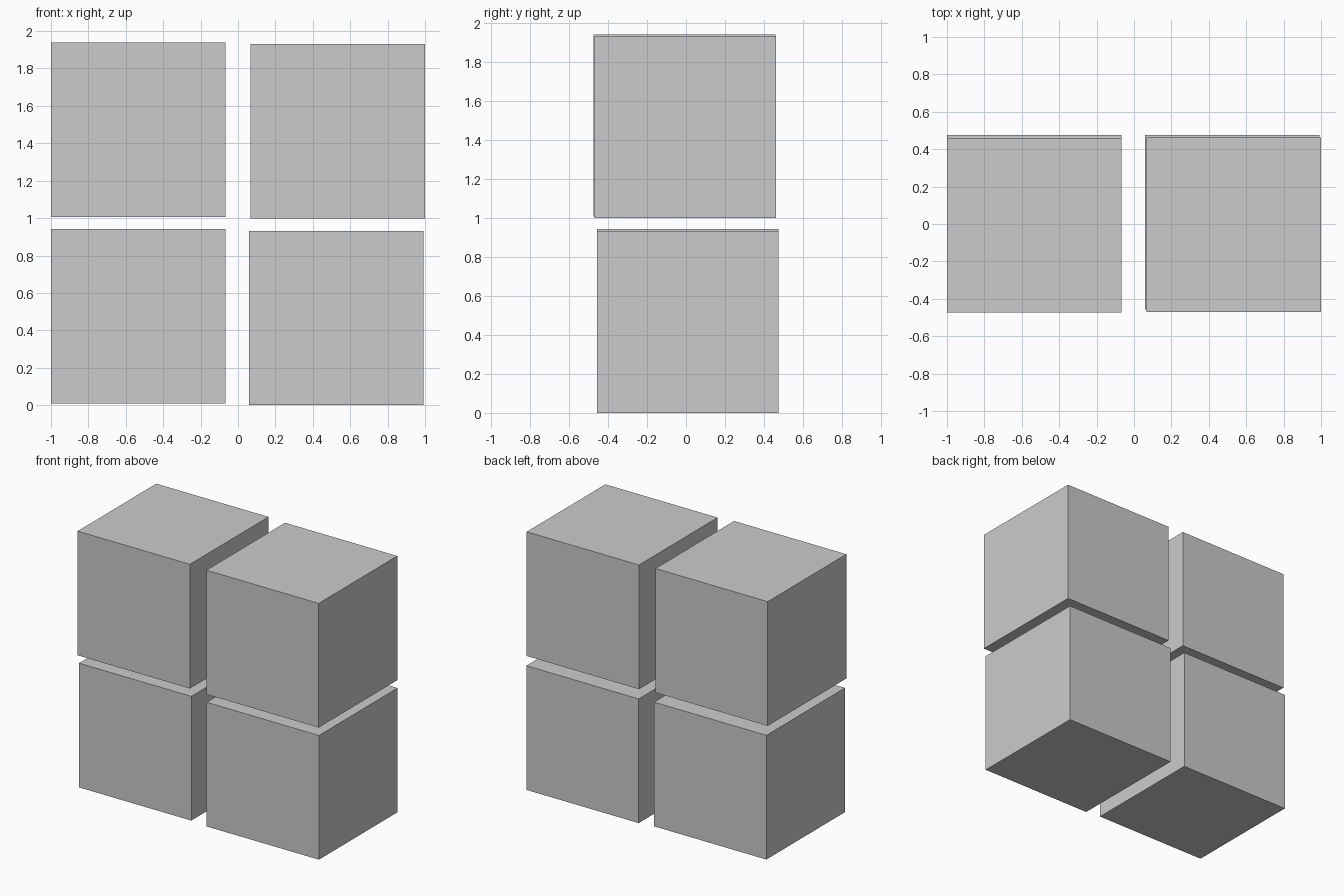
import bpy

if "Cube" in bpy.data.objects:
    bpy.data.objects.remove(bpy.data.objects["Cube"])

SIZE = 0.932


def add_cube(name, x, y, z):
    """Add a cube from its lower left front corner."""
    h = SIZE / 2
    bpy.ops.mesh.primitive_cube_add(size=SIZE, location=(x + h, y + h, z + h))
    bpy.context.object.name = name


# Four separate cubes, stacked two by two with slight misalignments
add_cube("lower_left_cube", -1.0, -0.457, 0.01)
add_cube("lower_right_cube", 0.06, -0.457, 0.0)
add_cube("upper_left_cube", -1.0, -0.473, 1.007)
add_cube("upper_right_cube", 0.067, -0.470, 0.998)
